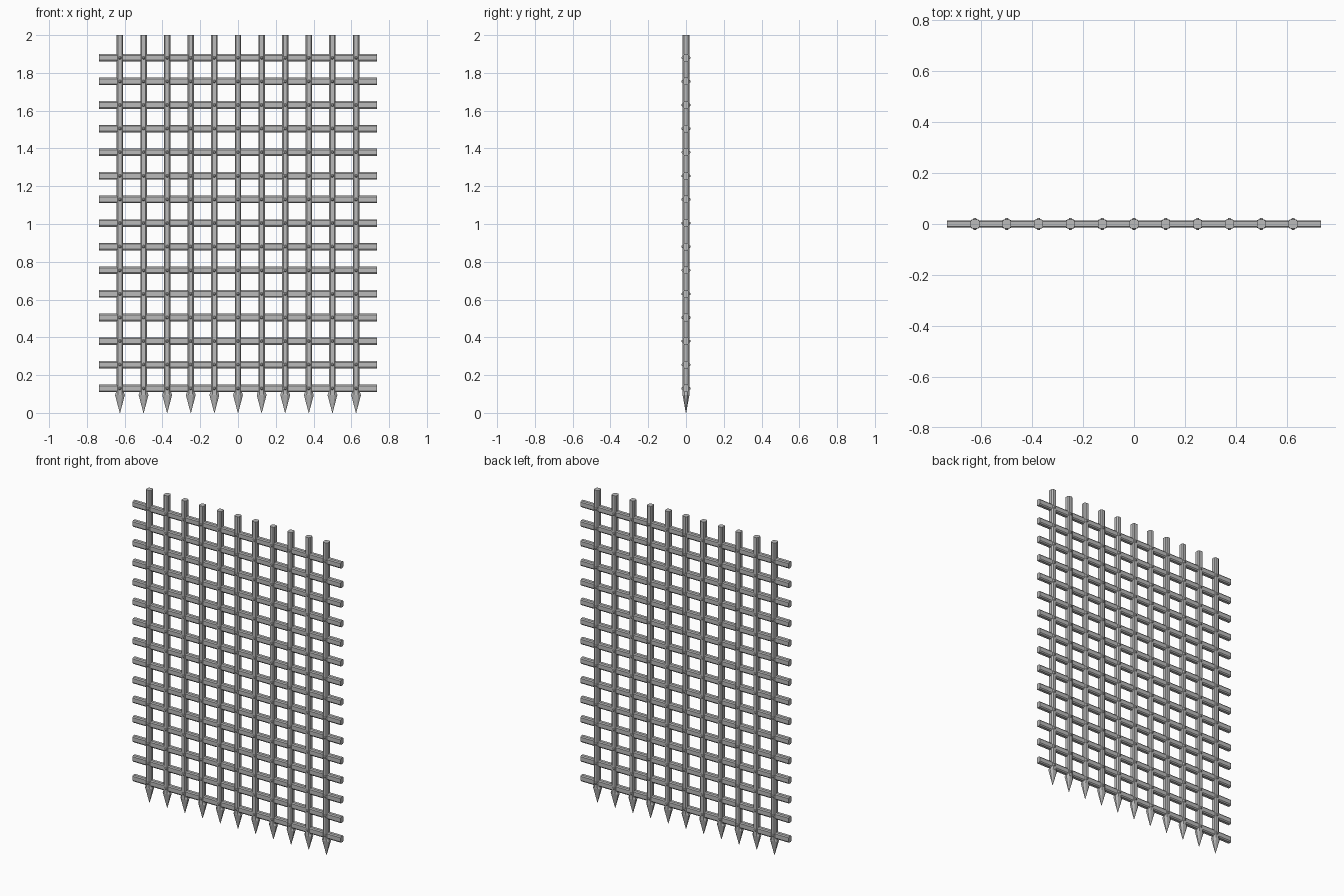
import bpy, bmesh, math
from mathutils import Matrix

if "Cube" in bpy.data.objects:
    bpy.data.objects.remove(bpy.data.objects["Cube"])

iron = bpy.data.materials.new("grey_iron")
iron.use_nodes = True
colour = (0.5, 0.5, 0.5, 1)
iron.diffuse_color = colour
iron.node_tree.nodes["Principled BSDF"].inputs["Base Color"].default_value = colour

XS = [0.125 * i for i in range(-5, 6)]
ZS = [0.13 + 0.125 * i for i in range(15)]


def loft(name, rings, chamfer):
    """Chamfered rectangles stacked as (height, half width, half depth)."""
    bm = bmesh.new()
    loops = []
    for z, w, d in rings:
        cw, cd = w * (1 - chamfer), d * (1 - chamfer)
        outline = [(w, -cd), (w, cd), (cw, d), (-cw, d),
                   (-w, cd), (-w, -cd), (-cw, -d), (cw, -d)]
        loops.append([bm.verts.new((x, y, z)) for x, y in outline])
    for a, b in zip(loops, loops[1:]):
        for k in range(len(a)):
            n = (k + 1) % len(a)
            bm.faces.new((a[k], a[n], b[n], b[k]))
    bm.faces.new(loops[0][::-1])
    bm.faces.new(loops[-1])
    mesh = bpy.data.meshes.new(name)
    bm.to_mesh(mesh)
    bm.free()
    mesh.materials.append(iron)
    return mesh


def place(name, mesh, matrix):
    obj = bpy.data.objects.new(name, mesh)
    obj.matrix_world = matrix
    bpy.context.collection.objects.link(obj)


# Upright bars with flattened spear points
bar = loft("upright_bar", [(0.1, 0.017, 0.018), (2, 0.017, 0.018)], 0.4)
spike = loft("spike", [(0, 0.001, 0.001), (0.095, 0.026, 0.018), (0.125, 0.015, 0.016)], 0.55)
for x in XS:
    place("upright_bar", bar, Matrix.Translation((x, 0, 0)))
    place("spike", spike, Matrix.Translation((x, 0, 0)))

# Cross bars
rail = loft("cross_bar", [(-0.735, 0.02, 0.014), (0.735, 0.02, 0.014)], 0.35)
turn = Matrix.Rotation(math.pi / 2, 4, "Y")
for z in ZS:
    place("cross_bar", rail, Matrix.Translation((0, 0, z)) @ turn)

# Rivets through every crossing, showing on both sides
rivet = loft("rivet", [(-0.024, 0.004, 0.004), (-0.018, 0.008, 0.008),
                       (0.018, 0.008, 0.008), (0.024, 0.004, 0.004)], 0.55)
turn = Matrix.Rotation(math.pi / 2, 4, "X")
for x in XS:
    for z in ZS:
        place("rivet", rivet, Matrix.Translation((x, 0, z)) @ turn)
